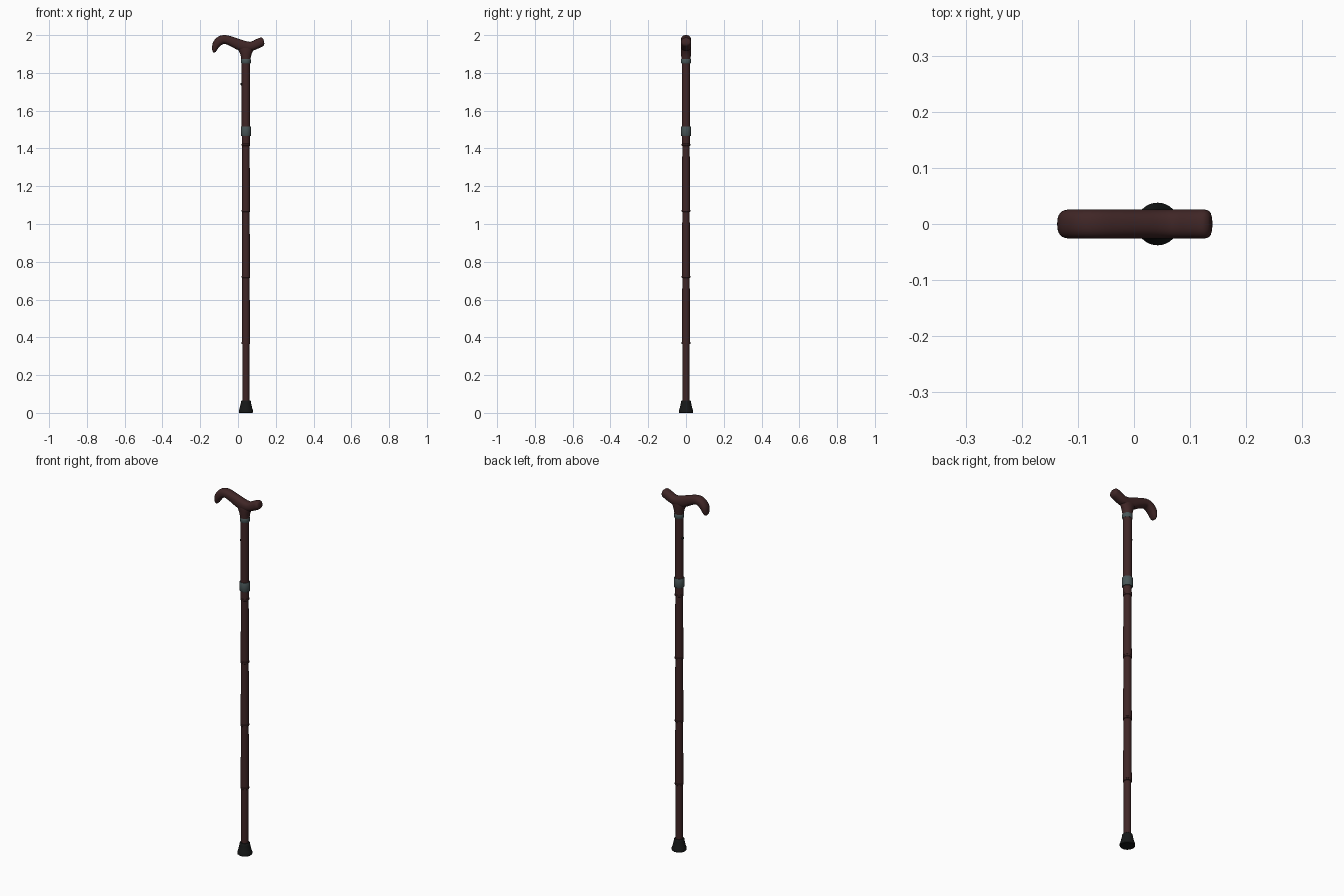
import bpy, bmesh, math
from mathutils import Vector

if "Cube" in bpy.data.objects:
    bpy.data.objects.remove(bpy.data.objects["Cube"])

CX = 0.042  # shaft axis


def material(name, rgb):
    m = bpy.data.materials.new(name)
    m.diffuse_color = (*rgb, 1)
    m.use_nodes = True
    m.node_tree.nodes["Principled BSDF"].inputs["Base Color"].default_value = m.diffuse_color
    return m


WOOD = material("dark_brown", (0.050, 0.019, 0.019))
METAL = material("grey_metal", (0.065, 0.092, 0.095))
RUBBER = material("black_rubber", (0.008, 0.009, 0.009))


def skin(name, rings, mat, angle=35):
    """Join a list of equal-length point rings into a closed smooth body."""
    bm = bmesh.new()
    loops = [[bm.verts.new(p) for p in r] for r in rings]
    n = len(loops[0])
    for a, b in zip(loops, loops[1:]):
        for i in range(n):
            j = (i + 1) % n
            bm.faces.new((a[i], a[j], b[j], b[i]))
    bm.faces.new(loops[0][::-1])
    bm.faces.new(loops[-1])
    bmesh.ops.recalc_face_normals(bm, faces=bm.faces)
    me = bpy.data.meshes.new(name)
    bm.to_mesh(me)
    bm.free()
    ob = bpy.data.objects.new(name, me)
    bpy.context.collection.objects.link(ob)
    me.materials.append(mat)
    bpy.ops.object.select_all(action='DESELECT')
    ob.select_set(True)
    bpy.context.view_layer.objects.active = ob
    bpy.ops.object.shade_smooth_by_angle(angle=math.radians(angle))
    return ob


def lathe(name, profile, mat, n=32):
    """profile: (z, rx[, ry]) around the shaft axis."""
    rings = []
    for p in profile:
        z, rx, ry = p[0], p[1], p[-1]
        rings.append([(CX + rx * math.cos(2 * math.pi * i / n),
                       ry * math.sin(2 * math.pi * i / n), z) for i in range(n)])
    return skin(name, rings, mat)


# Rubber foot
lathe("rubber_foot", [(0, .035), (.003, .038), (.012, .038), (.022, .034),
                      (.052, .027), (.062, .026), (.066, .023)], RUBBER)

# Folding shaft: bottom section, three middle sections, short top section
lathe("shaft_bottom", [(.05, .0185), (.372, .0185)], WOOD)
joints = [0.37, 0.72, 1.07, 1.42]
for k, z in enumerate(joints):
    top = joints[k + 1] if k < 3 else 1.48
    r_top = .0195 if k < 3 else .0205
    lathe(f"shaft_section_{k + 1}", [(z, .0215), (top, r_top)], WOOD)
    lathe(f"joint_ring_{k + 1}", [(z - .006, .021), (z - .004, .0225),
                                  (z + .004, .0225), (z + .006, .021)], WOOD)

# Upper tube, locking collar and neck ring
lathe("upper_tube", [(1.47, .0222), (1.87, .0222)], WOOD)
lathe("locking_collar", [(1.465, .025), (1.468, .027), (1.512, .027), (1.516, .025)], METAL)
lathe("neck_ring", [(1.85, .0235), (1.853, .0255), (1.872, .0255), (1.875, .0235)], METAL)

# Height adjustment button
bpy.ops.mesh.primitive_uv_sphere_add(segments=16, ring_count=8, radius=.008,
                                     location=(CX - .0215, 0, 1.74))
button = bpy.context.object
button.name = "height_button"
button.data.materials.append(RUBBER)
bpy.ops.object.shade_smooth_by_angle(angle=math.radians(40))

# Flared neck under the handle
lathe("handle_neck", [(1.868, .024, .024), (1.885, .026, .025), (1.90, .030, .026),
                      (1.915, .037, .026), (1.928, .046, .026), (1.942, .056, .024)], WOOD)

# Curved grip: x, z, half thickness, half width
stations = [(-.127, 1.908, .004, .010), (-.126, 1.914, .009, .017),
            (-.123, 1.928, .0145, .023), (-.114, 1.951, .021, .026),
            (-.094, 1.971, .0235, .026), (-.068, 1.977, .023, .026),
            (-.030, 1.965, .0255, .026), (.010, 1.948, .029, .026),
            (.045, 1.940, .027, .026), (.075, 1.942, .024, .026),
            (.105, 1.955, .0245, .026), (.124, 1.964, .0235, .026),
            (.133, 1.967, .019, .023), (.137, 1.968, .012, .016)]
STEPS = 4


def spline(a, b, c, d, t):
    return .5 * (2 * b + (c - a) * t + (2 * a - 5 * b + 4 * c - d) * t * t
                 + (3 * b - a - 3 * c + d) * t ** 3)


path = []
for i in range(len(stations) - 1):
    quad = [Vector(stations[min(max(i + o, 0), len(stations) - 1)]) for o in (-1, 0, 1, 2)]
    path += [spline(*quad, s / STEPS) for s in range(STEPS)]
path.append(Vector(stations[-1]))

rings = []
for i, p in enumerate(path):
    d = path[min(i + 1, len(path) - 1)] - path[max(i - 1, 0)]
    t = Vector((d[0], d[1])).normalized()
    ring = []
    for k in range(28):
        a = 2 * math.pi * k / 28
        c, s = math.cos(a), math.sin(a)
        u = p[3] * math.copysign(abs(c) ** .85, c)
        v = p[2] * math.copysign(abs(s) ** .85, s)
        ring.append((p[0] - t.y * v, u, p[1] + t.x * v))
    rings.append(ring)
skin("handle_grip", rings, WOOD, 50)
